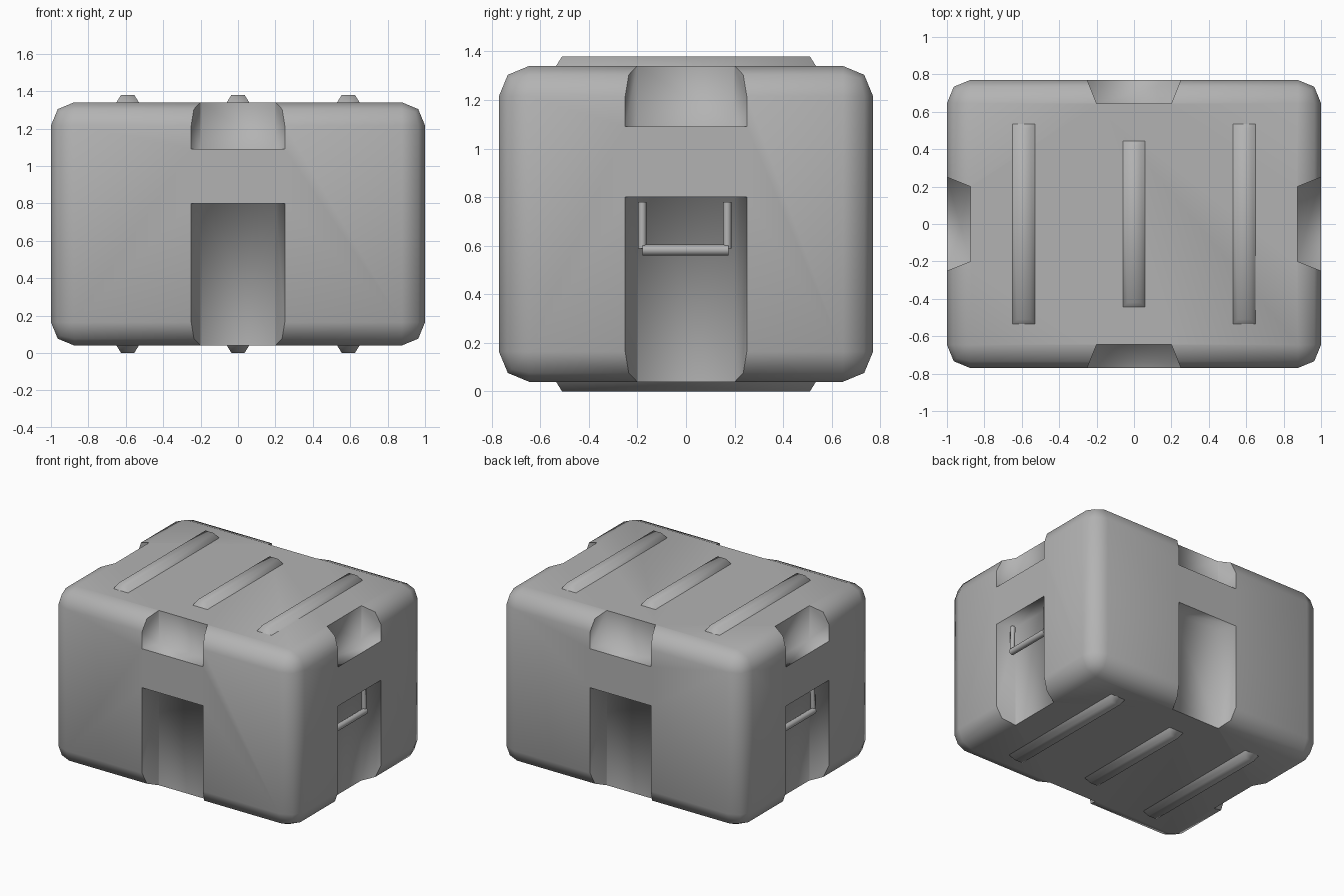
import bpy, bmesh
from math import pi
from mathutils import Matrix, Vector

if "Cube" in bpy.data.objects:
    bpy.data.objects.remove(bpy.data.objects["Cube"])

HX, HY, Z0, Z1 = 1.0, 0.77, 0.04, 1.34
ZM = (Z0 + Z1) / 2
DEPTH = 0.126

grey = bpy.data.materials.new("dark_grey")
grey.diffuse_color = (0.45, 0.45, 0.45, 1)
grey.use_nodes = True
grey.node_tree.nodes["Principled BSDF"].inputs["Base Color"].default_value = grey.diffuse_color


def make_object(name, bm):
    bmesh.ops.recalc_face_normals(bm, faces=bm.faces)
    for f in bm.faces:
        f.smooth = True
    mesh = bpy.data.meshes.new(name)
    bm.to_mesh(mesh)
    bm.free()
    mesh.materials.append(grey)
    ob = bpy.data.objects.new(name, mesh)
    bpy.context.collection.objects.link(ob)
    return ob


def add_frustum(bm, lower, upper, closed=True):
    """Solid between two four-point loops, optionally open at the lower loop."""
    a = [bm.verts.new(p) for p in lower]
    b = [bm.verts.new(p) for p in upper]
    if closed:
        bm.faces.new(a)
    bm.faces.new(b)
    for i in range(4):
        j = (i + 1) % 4
        bm.faces.new((a[i], a[j], b[j], b[i]))


# Case body: rounded box
bm = bmesh.new()
bmesh.ops.create_cube(bm, size=1, matrix=Matrix.Translation((0, 0, ZM))
                      @ Matrix.Diagonal((2 * HX, 2 * HY, Z1 - Z0, 1)))
bmesh.ops.bevel(bm, geom=bm.edges[:], offset=0.124, segments=2,
                profile=0.5, affect='EDGES')
body = make_object("case_body", bm)

# Recess cutters: tapered pockets above and below the strap on each side
bm = bmesh.new()
for k in range(4):
    rot = Matrix.Rotation(k * pi / 2, 3, 'Z')
    half = HX if k % 2 == 0 else HY
    inner, outer = half - DEPTH, half + 0.1
    profile = [(inner, -0.2), (outer, -0.29), (outer, 0.29), (inner, 0.2)]
    for lo, hi in ((-0.1, 0.8), (1.09, 1.5)):
        add_frustum(bm, [rot @ Vector((x, y, lo)) for x, y in profile],
                    [rot @ Vector((x, y, hi)) for x, y in profile])
cutter = make_object("recess_cutter", bm)
cutter.hide_render = True

mod = body.modifiers.new("recesses", 'BOOLEAN')
mod.operation = 'DIFFERENCE'
mod.solver = 'EXACT'
mod.object = cutter
dg = bpy.context.evaluated_depsgraph_get()
mesh = bpy.data.meshes.new_from_object(body.evaluated_get(dg))
body.modifiers.clear()
body.data = mesh
bpy.data.objects.remove(cutter)


# Smooth everything, but keep the recess rims sharp
def in_recess(face):
    c = face.calc_center_median()
    x, y = abs(c.x), abs(c.y)
    return (y < 0.26 and 0.86 < x < HX - 0.005) or (x < 0.26 and 0.63 < y < HY - 0.005)


bm = bmesh.new()
bm.from_mesh(mesh)
for f in bm.faces:
    f.smooth = True
for e in bm.edges:
    e.smooth = len({in_recess(f) for f in e.link_faces}) == 1
bm.to_mesh(mesh)
bm.free()

# Ribs on the lid and matching runners underneath (open where they meet the case)
for side, base, tip in (("top_rib", Z1, 1.38), ("bottom_rib", Z0, 0.0)):
    for i, (cx, hy) in enumerate(((-0.59, 0.535), (0, 0.445), (0.59, 0.535))):
        bm = bmesh.new()
        corners = ((-1, -1), (1, -1), (1, 1), (-1, 1))
        add_frustum(bm, [(cx + 0.06 * u, hy * v, base) for u, v in corners],
                    [(cx + 0.035 * u, (hy - 0.025) * v, tip) for u, v in corners],
                    closed=False)
        make_object(f"{side}_{i + 1}", bm)


def add_rod(bm, p, q, r):
    p, q = Vector(p), Vector(q)
    d = q - p
    m = Matrix.Translation((p + q) / 2) @ d.to_track_quat('Z', 'Y').to_matrix().to_4x4()
    bmesh.ops.create_cone(bm, cap_ends=True, segments=8, radius1=r, radius2=r,
                          depth=d.length, matrix=m)


# Hanging handles in the end recesses
for name, s in (("right_handle", 1), ("left_handle", -1)):
    bm = bmesh.new()
    add_rod(bm, (0.925 * s, -0.18, 0.582), (0.925 * s, 0.175, 0.582), 0.023)
    for y in (-0.18, 0.17):
        add_rod(bm, (0.92 * s, y, 0.588), (0.915 * s, y, 0.78), 0.017)
    ob = make_object(name, bm)
    bpy.ops.object.select_all(action='DESELECT')
    ob.select_set(True)
    bpy.context.view_layer.objects.active = ob
    bpy.ops.object.shade_smooth_by_angle(angle=pi / 3)
